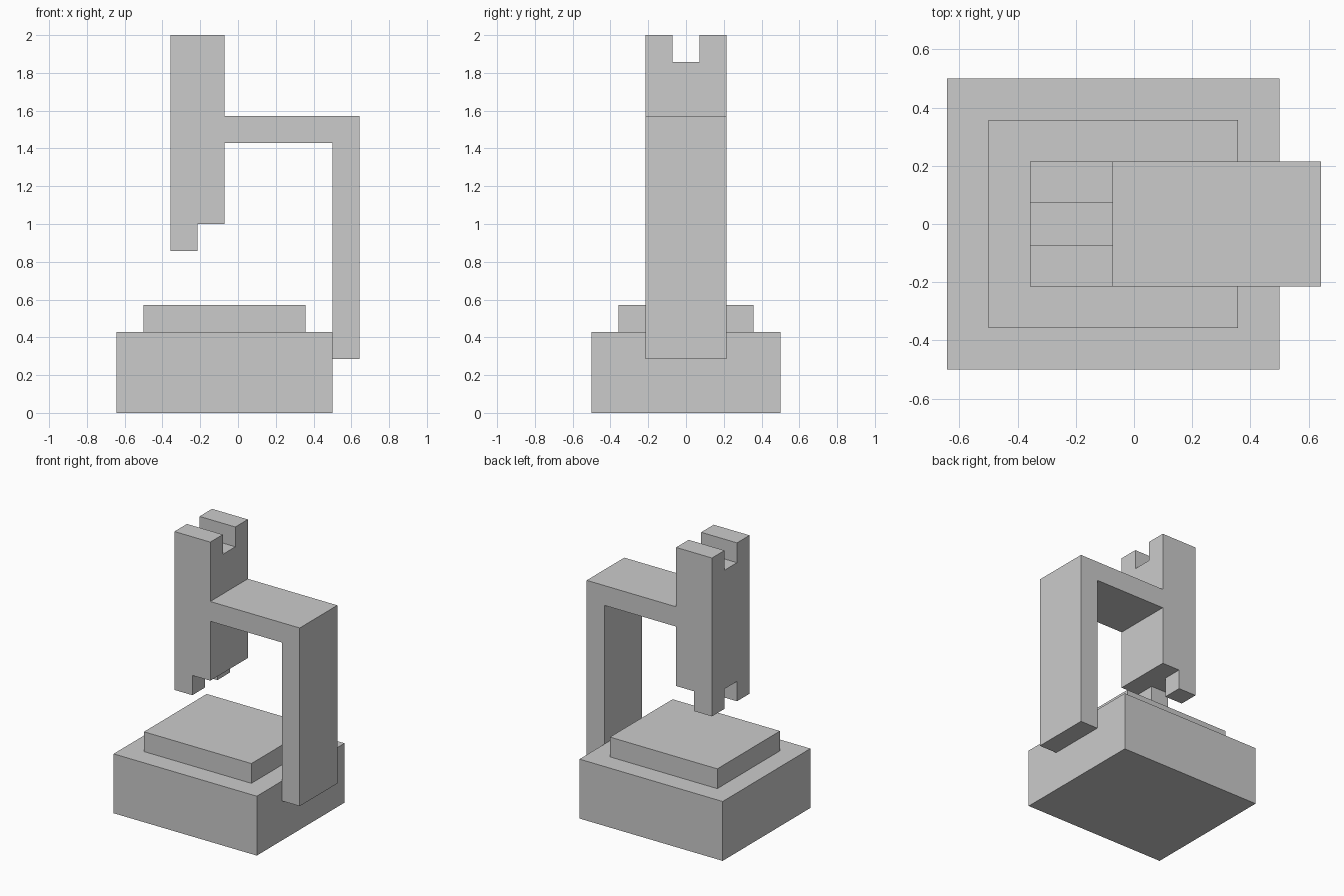
import bpy
import bmesh

if "Cube" in bpy.data.objects:
    bpy.data.objects.remove(bpy.data.objects["Cube"])

U = 1 / 14  # the model sits on a grid of 28 steps to its height


def prism(name, profile, y0, y1):
    """Extrude an x-z profile (grid steps) from y0 to y1."""
    bm = bmesh.new()
    face = bm.faces.new([bm.verts.new((x * U, y0 * U, z * U)) for x, z in profile])
    ext = bmesh.ops.extrude_face_region(bm, geom=[face])
    verts = [g for g in ext["geom"] if isinstance(g, bmesh.types.BMVert)]
    bmesh.ops.translate(bm, verts=verts, vec=(0, (y1 - y0) * U, 0))
    bmesh.ops.recalc_face_normals(bm, faces=bm.faces)
    mesh = bpy.data.meshes.new(name)
    bm.to_mesh(mesh)
    bm.free()
    obj = bpy.data.objects.new(name, mesh)
    bpy.context.collection.objects.link(obj)
    return obj


def box(name, x, y, z):
    return prism(name, [(x[0], z[0]), (x[1], z[0]), (x[1], z[1]), (x[0], z[1])], *y)


def cut(obj, cutter):
    cutter.hide_render = True
    cutter.hide_set(True)
    mod = obj.modifiers.new(cutter.name, "BOOLEAN")
    mod.operation = "DIFFERENCE"
    mod.solver = "EXACT"
    mod.object = cutter


# Stepped base
box("base", (-9, 7), (-7, 7), (0, 6))
box("stage_plate", (-7, 5), (-5, 5), (6, 8))

# Bent arm rising from the side of the base
prism("arm", [(7, 4), (9, 4), (9, 22), (-1, 22), (-1, 20), (7, 20)], -3, 3)

# Viewing tube: stepped underside, slot at the top and between the two lower prongs
tube = prism("tube", [(-5, 12), (-3, 12), (-3, 14), (-1, 14), (-1, 28), (-5, 28)], -3, 3)
cut(tube, box("top_slot_cutter", (-6, 0), (-1, 1), (26, 29)))
cut(tube, box("bottom_slot_cutter", (-6, -2), (-1, 1), (11, 14)))
